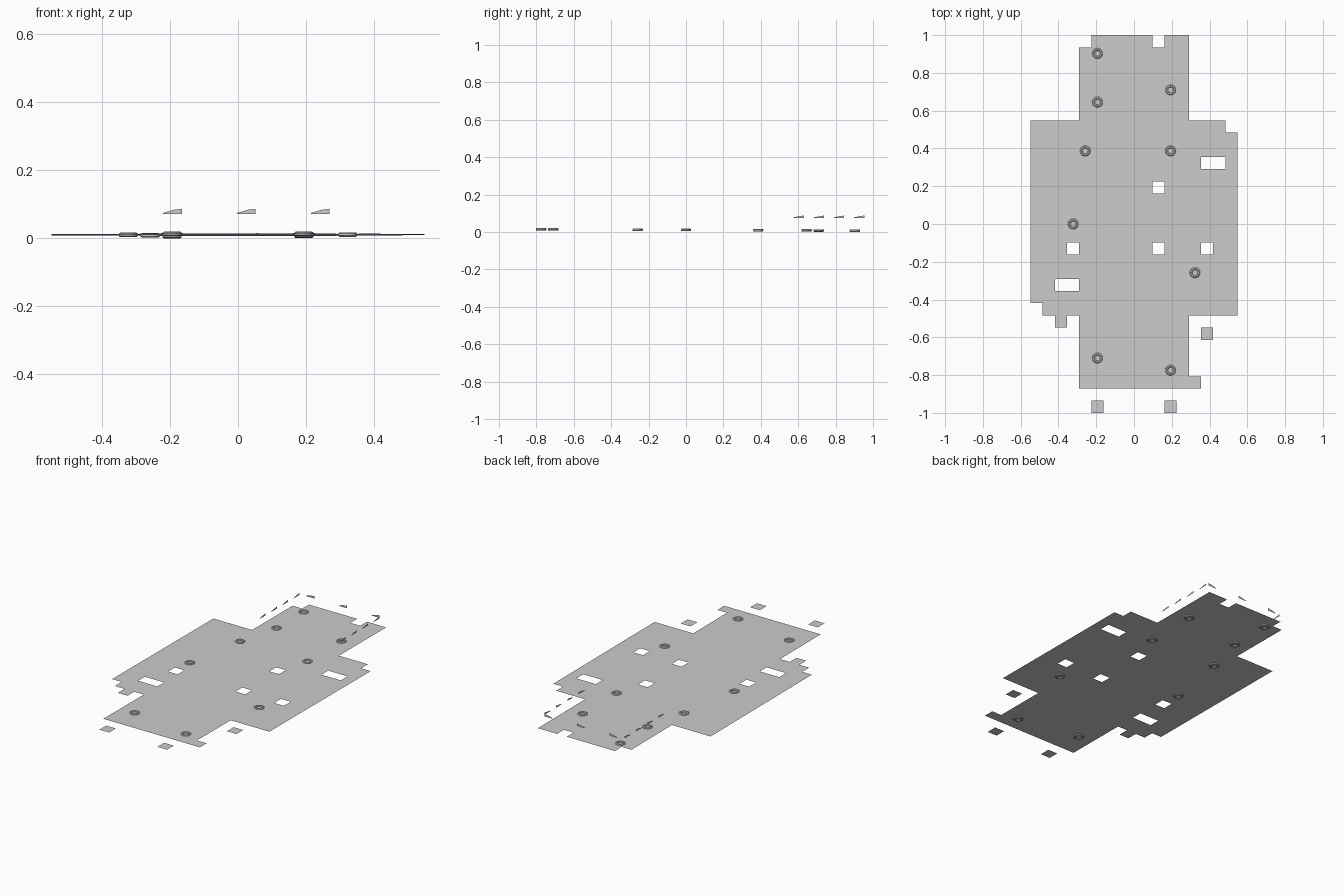
import bpy, bmesh, math

if "Cube" in bpy.data.objects:
    bpy.data.objects.remove(bpy.data.objects["Cube"])

P = 2 / 31  # tile pitch


def height(y):
    # the floor tips down very slightly towards the back
    return 0.0105 - 0.004 * y


def finish(bm, name):
    me = bpy.data.meshes.new(name)
    bm.to_mesh(me)
    bm.free()
    ob = bpy.data.objects.new(name, me)
    bpy.context.collection.objects.link(ob)
    return ob


def face(bm, pts):
    return bm.faces.new([bm.verts.new(p) for p in pts])


# Floor layout: inclusive column spans for each row range
spans = [(15, 15, -3, 1), (15, 15, 3, 4), (9, 14, -4, 4), (8, 8, -8, 7),
         (-6, 7, -8, 8), (-7, -7, -7, 8), (-12, -8, -4, 4), (-13, -13, -4, 5),
         (-8, -8, -6, -6), (-9, -9, 6, 6), (-15, -15, -3, -3), (-15, -15, 3, 3)]
holes = {(6, 5), (7, 5), (2, 3), (-5, -2), (2, -2), (6, -2), (-6, -5), (-5, -5)}
cells = [(i, j) for j0, j1, i0, i1 in spans for j in range(j0, j1 + 1)
         for i in range(i0, i1 + 1) if (i, j) not in holes]

# Floor tiles
bm = bmesh.new()
for i, j in cells:
    face(bm, [(x, y, height(y) + 0.001) for x, y in
              [((i + a) * P, (j + b) * P) for a, b in
               ((-.5, -.5), (.5, -.5), (.5, .5), (-.5, .5))]])
bmesh.ops.remove_doubles(bm, verts=bm.verts, dist=1e-4)
finish(bm, "floor_tiles")

# Cracks: thin zigzag strips lying on the tiles
short_crack = [(-.35, .3), (-.15, .1), (-.05, -.15)]
side_crack = [(.1, .4), (.2, .15), (.35, .05)]
long_crack = [(-.4, -.4), (-.15, -.2), (.1, -.05), (.2, .2), (.42, .35)]
bm = bmesh.new()
for i, j in cells:
    crack = (long_crack, short_crack, side_crack, short_crack)[(i + 2 * j + 9) % 4]
    for (ax, ay), (bx, by) in zip(crack, crack[1:]):
        d = math.hypot(bx - ax, by - ay)
        nx, ny = -(by - ay) / d * .025, (bx - ax) / d * .025
        quad = [(ax - nx, ay - ny), (bx - nx, by - ny),
                (bx + nx, by + ny), (ax + nx, ay + ny)]
        face(bm, [((i + u) * P, (j + v) * P, height((j + v) * P) + 0.0014)
                  for u, v in quad])
finish(bm, "floor_cracks")

# Floor rings: bevelled section swept round each centre
section = [(.014, -.0035), (.0175, -.0067), (.024, -.0067), (.028, -.0035),
           (.028, .0035), (.024, .0067), (.0175, .0067), (.014, .0035)]
SEG = 16
for n, (i, j) in enumerate([(-3, 14), (3, 11), (-3, 10), (-4, 6), (3, 6),
                            (-5, 0), (5, -4), (-3, -11), (3, -12)]):
    bm = bmesh.new()
    cx, cy = i * P, j * P
    loops = [[bm.verts.new((cx + r * math.cos(t), cy + r * math.sin(t), height(cy) + z))
              for r, z in section]
             for t in (2 * math.pi * k / SEG for k in range(SEG))]
    for k in range(SEG):
        a, b = loops[k], loops[(k + 1) % SEG]
        for m in range(8):
            q = (m + 1) % 8
            bm.faces.new((a[m], b[m], b[q], a[q]))
    bmesh.ops.recalc_face_normals(bm, faces=bm.faces)
    finish(bm, f"floor_ring_{n + 1}")

# Pennants: small upright flags along the back and both sides
flag = [(0, .072), (.055, .072), (.055, .0875), (.03, .084), (0, .075)]
bm = bmesh.new()
for x in (-.22, -.003, .214):
    face(bm, [(x + u, .967, z) for u, z in flag])
for wall in (-.257, .277):
    for y in (.575, .683, .791, .899):
        face(bm, [(wall, y + u, z + .003 * (z < .08)) for u, z in flag])
finish(bm, "pennants")
